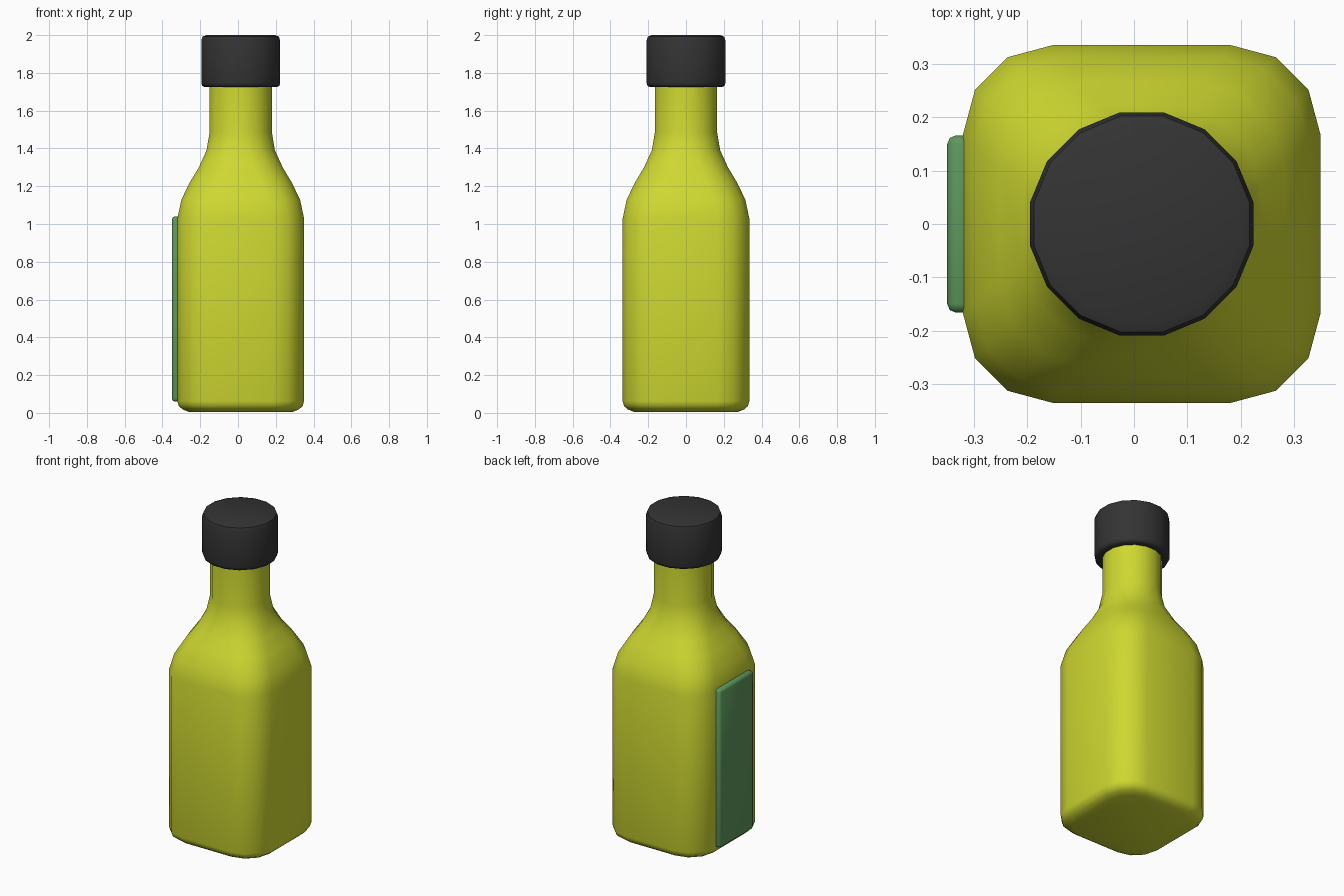
import bpy, bmesh, math

if "Cube" in bpy.data.objects:
    bpy.data.objects.remove(bpy.data.objects["Cube"])

CX = 0.0145  # bottle axis


def material(name, rgb):
    m = bpy.data.materials.new(name)
    m.diffuse_color = (*rgb, 1)
    m.use_nodes = True
    m.node_tree.nodes["Principled BSDF"].inputs["Base Color"].default_value = m.diffuse_color
    return m


def finish(bm, name, mat, angle):
    bmesh.ops.recalc_face_normals(bm, faces=bm.faces)
    me = bpy.data.meshes.new(name)
    bm.to_mesh(me)
    bm.free()
    me.materials.append(mat)
    ob = bpy.data.objects.new(name, me)
    bpy.context.collection.objects.link(ob)
    bpy.ops.object.select_all(action='DESELECT')
    ob.select_set(True)
    bpy.context.view_layer.objects.active = ob
    bpy.ops.object.shade_smooth_by_angle(angle=math.radians(angle))
    return ob


def section(half, t):
    """16-point ring: rounded square (t=0) blending into a circle (t=1)."""
    pts = []
    for q in range(4):
        for i in range(4):
            a = q * math.pi / 2 + math.radians(30 * i)
            sx = 1 if q in (0, 3) else -1
            sy = 1 if q in (0, 1) else -1
            square = (0.5 * sx + 0.5 * math.cos(a), 0.5 * sy + 0.5 * math.sin(a))
            b = math.radians(11.25 + 22.5 * (4 * q + i))
            r = 1 / math.cos(math.radians(11.25))
            circle = (r * math.cos(b), r * math.sin(b))
            pts.append([half * (s + (c - s) * t) for s, c in zip(square, circle)])
    return pts


def loft(name, profile, mat, angle):
    bm = bmesh.new()
    rings = [[bm.verts.new((CX + x, y, z)) for x, y in section(h, t)]
             for h, z, t in profile]
    for a, b in zip(rings, rings[1:]):
        for i in range(16):
            j = (i + 1) % 16
            bm.faces.new((a[i], a[j], b[j], b[i]))
    bm.faces.new(rings[0])
    bm.faces.new(rings[-1])
    return finish(bm, name, mat, angle)


glass = material("yellow_green_glass", (0.62, 0.69, 0.03))
black = material("dark_cap", (0.034, 0.034, 0.034))
green = material("green_label", (0.11, 0.31, 0.11))

# Bottle body, shoulder and neck: (half width, height, roundness)
loft("bottle", [
    (0.275, 0.005, 0), (0.307, 0.018, 0), (0.328, 0.036, 0), (0.335, 0.062, 0),
    (0.335, 1.03, 0), (0.314, 1.13, 0.1), (0.267, 1.225, 0.3),
    (0.222, 1.30, 0.55), (0.181, 1.39, 0.85), (0.165, 1.485, 1),
    (0.165, 1.76, 1)], glass, 50)

# Screw cap with softened rims
loft("cap", [
    (0.188, 1.724, 1), (0.204, 1.731, 1), (0.209, 1.748, 1),
    (0.209, 1.970, 1), (0.202, 1.992, 1), (0.182, 2.0, 1)], black, 50)

# Raised label plate on the left side
bm = bmesh.new()
bmesh.ops.create_cube(bm, size=1)
for v in bm.verts:
    v.co = (-0.325 + v.co.x * 0.05, v.co.y * 0.332, 0.55 + v.co.z * 0.98)
bmesh.ops.bevel(bm, geom=bm.edges[:], offset=0.016, segments=2,
                profile=0.5, affect='EDGES')
finish(bm, "label", green, 50)
